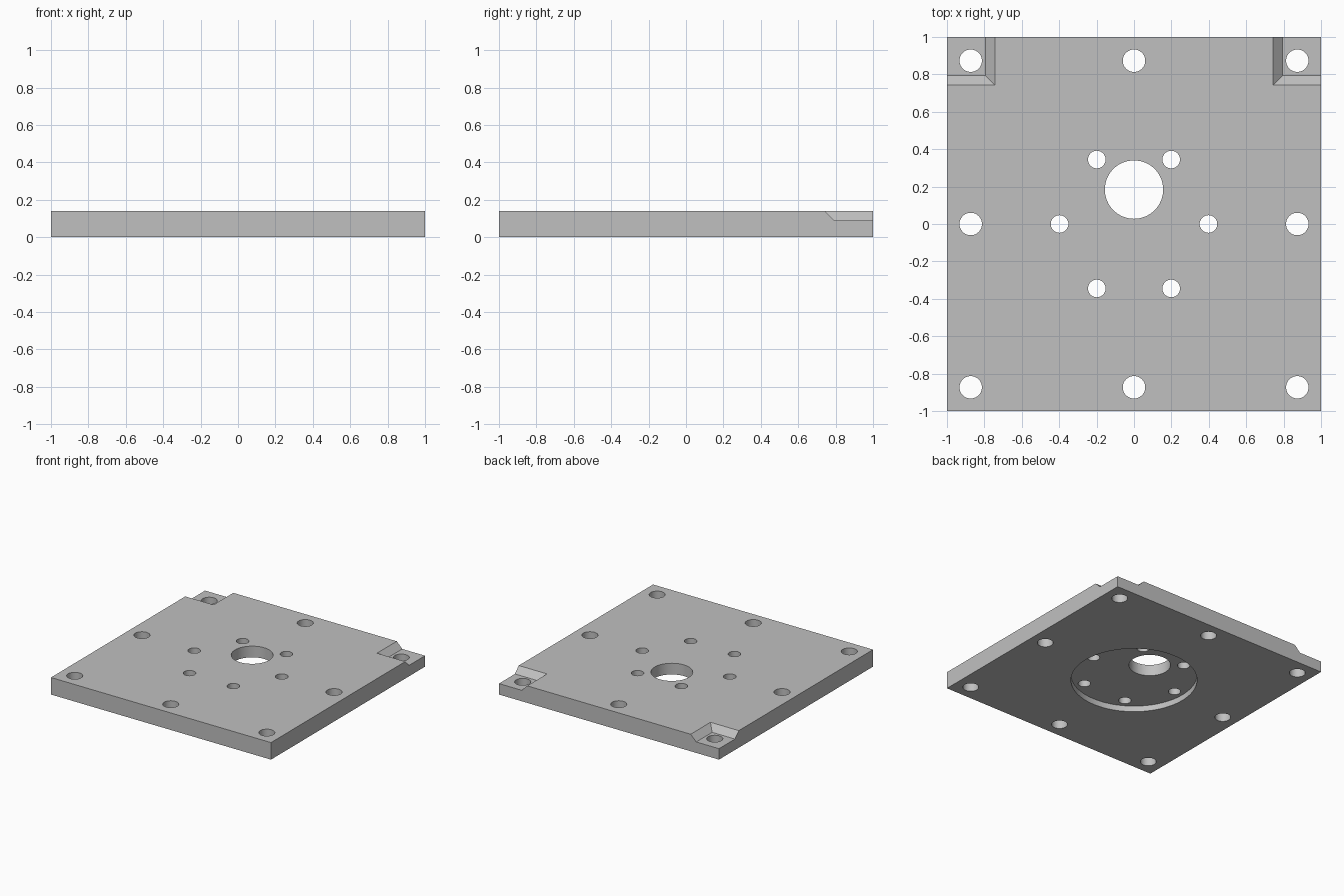
import bpy, bmesh, math

cube = bpy.data.objects.get("Cube")
if cube:
    bpy.data.objects.remove(cube, do_unlink=True)

HEIGHT = 0.14
POCKET_FLOOR = 0.09     # height of the corner ledges
RECESS_DEPTH = 0.048    # round recess underneath

# Material
metal = bpy.data.materials.new("plain_grey")
metal.use_nodes = True
colour = (0.53, 0.53, 0.53, 1)
metal.diffuse_color = colour
metal.node_tree.nodes["Principled BSDF"].inputs["Base Color"].default_value = colour


def make_object(name, bm):
    bmesh.ops.recalc_face_normals(bm, faces=bm.faces)
    mesh = bpy.data.meshes.new(name)
    bm.to_mesh(mesh)
    bm.free()
    obj = bpy.data.objects.new(name, mesh)
    bpy.context.collection.objects.link(obj)
    mesh.materials.append(metal)
    return obj


def box(name, size, centre):
    bm = bmesh.new()
    bmesh.ops.create_cube(bm, size=1)
    for v in bm.verts:
        v.co = [c * s + m for c, s, m in zip(v.co, size, centre)]
    return make_object(name, bm)


def cylinder(name, x, y, radius, bottom, top, sides=48):
    bm = bmesh.new()
    bmesh.ops.create_cone(bm, cap_ends=True, segments=sides, radius1=radius,
                          radius2=radius, depth=top - bottom)
    bmesh.ops.translate(bm, verts=bm.verts, vec=(x, y, (top + bottom) / 2))
    return make_object(name, bm)


def corner_cutter(sx, sy):
    """Block over one corner whose two inner walls lean at 45 degrees."""
    bm = bmesh.new()
    bmesh.ops.create_cube(bm, size=1)
    for v in bm.verts:
        high = v.co.z > 0
        inner = 0.693 if high else 0.793
        x = 1.1 if v.co.x > 0 else inner
        y = 1.1 if v.co.y > 0 else inner
        v.co = (sx * x, sy * y, POCKET_FLOOR + (0.1 if high else 0))
    return make_object("corner_cutter", bm)


def cut(target, cutter):
    mod = target.modifiers.new("cut", "BOOLEAN")
    mod.operation = "DIFFERENCE"
    mod.solver = "EXACT"
    mod.object = cutter
    bpy.context.view_layer.objects.active = target
    bpy.ops.object.modifier_apply(modifier=mod.name)
    bpy.data.objects.remove(cutter, do_unlink=True)


# Square plate
plate = box("mounting_plate", (2, 2, HEIGHT), (0, 0, HEIGHT / 2))

# Stepped corners
for sx in (-1, 1):
    for sy in (-1, 1):
        cut(plate, corner_cutter(sx, sy))

# Round recess in the underside
cut(plate, cylinder("recess_cutter", 0, 0, 0.475, -0.1, RECESS_DEPTH, 96))

# Eight bolt holes around the edge
for x in (-0.873, 0, 0.873):
    for y in (-0.873, 0, 0.873):
        if x or y:
            cut(plate, cylinder("bolt_cutter", x, y, 0.06, -0.1, 0.3))

# Ring of six small holes
for i in range(6):
    a = i * math.pi / 3
    cut(plate, cylinder("small_cutter", 0.398 * math.cos(a),
                        0.398 * math.sin(a), 0.047, -0.1, 0.3))

# Large off-centre shaft hole
cut(plate, cylinder("shaft_cutter", 0, 0.184, 0.156, -0.1, 0.3, 64))

# Smooth hole walls, crisp edges
bpy.ops.object.select_all(action="DESELECT")
plate.select_set(True)
bpy.context.view_layer.objects.active = plate
bpy.ops.object.shade_smooth_by_angle(angle=math.radians(30))
